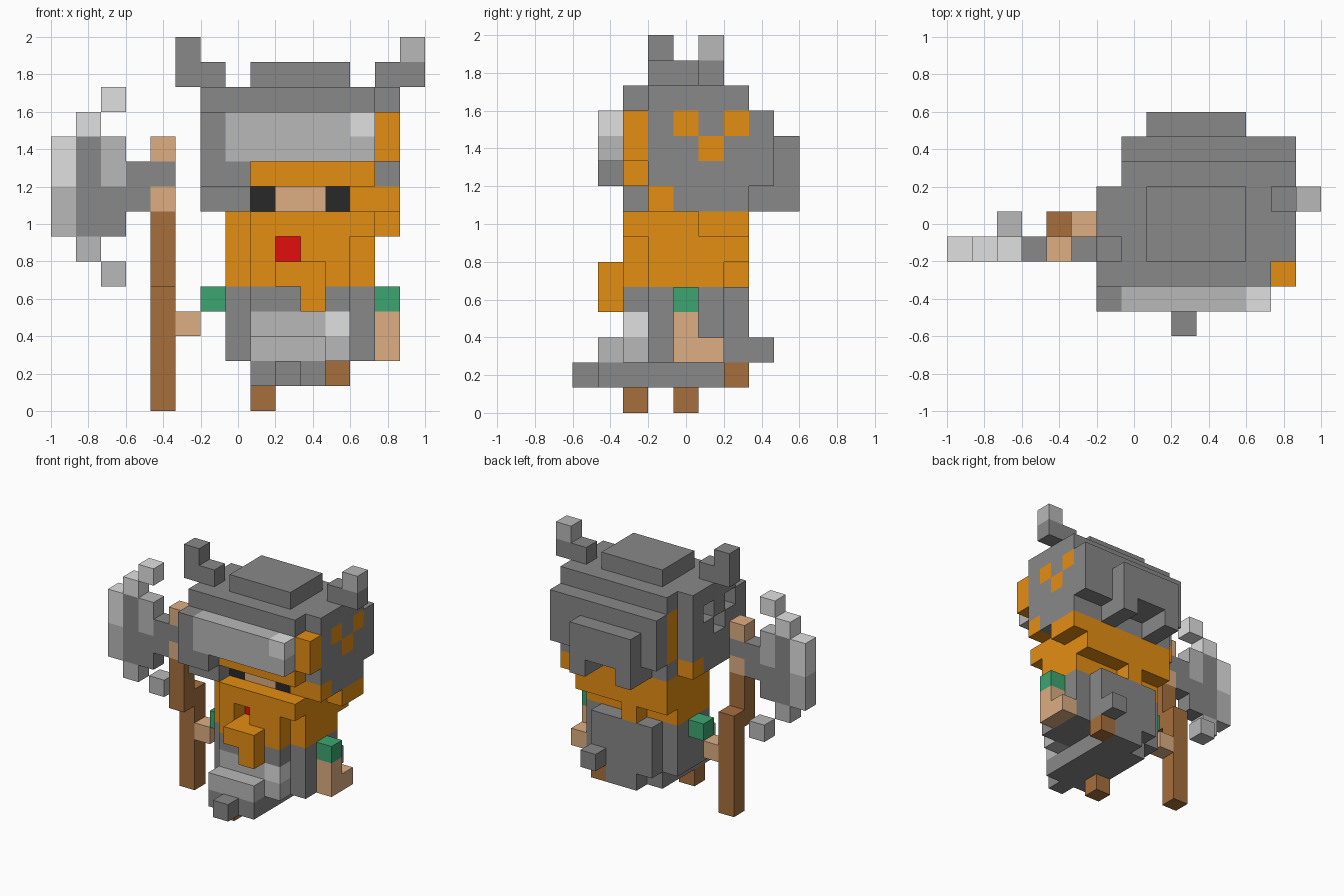
import bpy
import bmesh
from mathutils import Vector

cube = bpy.data.objects.get("Cube")
if cube:
    bpy.data.objects.remove(cube, do_unlink=True)

V = 2 / 15                       # edge of one block
ORIGIN = Vector((-1, -0.6, 0))   # corner of the block grid

# Flat colours (sRGB 0-255)
COLOURS = {
    "dark_steel": (136, 136, 136),
    "mid_steel": (184, 184, 184),
    "light_steel": (224, 224, 224),
    "orange_hair": (228, 142, 18),
    "skin": (221, 174, 131),
    "brown_wood": (166, 111, 61),
    "green_cloth": (61, 165, 113),
    "red_mouth": (226, 15, 15),
    "black_eye": (40, 40, 40),
}


def linear(c):
    c /= 255
    return c / 12.92 if c <= 0.04045 else ((c + 0.055) / 1.055) ** 2.4


materials = {}
for name, rgb in COLOURS.items():
    mat = bpy.data.materials.new(name)
    mat.use_nodes = True
    value = tuple(linear(c) for c in rgb) + (1.0,)
    mat.diffuse_color = value
    bsdf = mat.node_tree.nodes["Principled BSDF"]
    bsdf.inputs["Base Color"].default_value = value
    bsdf.inputs["Roughness"].default_value = 0.9
    materials[name] = mat

blocks = {}                      # (i, j, k) -> (part, colour)


def span(r):
    return range(r, r + 1) if isinstance(r, int) else range(r[0], r[1] + 1)


def fill(part, colour, x, y, z):
    """Fill an inclusive range of blocks; later fills repaint earlier ones."""
    for i in span(x):
        for j in span(y):
            for k in span(z):
                blocks[i, j, k] = (part, colour)


def clear(*cells):
    for c in cells:
        blocks.pop(c, None)


D, M, L = "dark_steel", "mid_steel", "light_steel"
O, S, B = "orange_hair", "skin", "brown_wood"

# Helmet: core, side walls, crown, back slab and neck guard
fill("helmet", D, (7, 12), (2, 6), (9, 12))
fill("helmet", D, (7, 12), (3, 6), 8)
fill("helmet", D, 13, (3, 6), (8, 12))
fill("helmet", D, 6, (2, 5), (8, 12))
fill("helmet", D, 6, 1, (9, 11))
fill("helmet", D, 7, 1, 9)
fill("helmet", D, (6, 7), 2, 8)
fill("helmet", D, (8, 11), (3, 5), 13)
fill("helmet", D, (7, 13), 7, (9, 11))
fill("helmet", D, (8, 11), 8, (9, 10))
for i in (8, 11):
    fill("helmet", D, i, (7, 8), 8)
# Bright brow plate with a corner highlight
fill("helmet", M, (7, 12), 1, (10, 11))
fill("helmet", L, 12, 1, 11)
# Openings: painted on one cheek, open on the other
for j, k in ((4, 11), (5, 10), (6, 11)):
    fill("helmet", O, 13, j, k)
clear((6, 4, 11), (6, 3, 10), (6, 2, 11))

# Horns
fill("horns", D, 6, 3, 13)
fill("horns", D, 5, 3, (13, 14))
fill("horns", D, (13, 14), 5, 13)
fill("horns", M, 14, 5, 14)

# Hair showing around the helmet
fill("hair", O, (8, 12), 2, 9)
fill("hair", O, 13, 2, (10, 11))
fill("hair", O, 7, 6, (9, 11))
fill("hair", O, (12, 13), 3, 8)
fill("hair", O, (6, 7), 5, 8)

# Face and eyes
fill("face", S, (9, 10), 3, 8)
for i in (8, 11):
    fill("eyes", "black_eye", i, 3, 8)

# Beard, with the mouth in a slot
fill("beard", O, (8, 12), 2, 7)
fill("beard", O, (7, 12), (3, 6), (6, 7))
fill("beard", O, 13, (5, 6), 7)
fill("beard", O, (8, 11), 2, (5, 6))
fill("beard", O, (7, 12), (3, 5), 5)
fill("beard", O, 9, 6, 5)
fill("beard", O, (9, 10), 1, 5)
fill("beard", O, 10, 1, 4)
clear((9, 2, 6))
fill("mouth", "red_mouth", 9, 3, 6)

# Armoured torso
fill("torso", D, (8, 11), (2, 6), (2, 4))
fill("torso", D, (7, 12), (3, 5), (2, 4))
fill("torso", M, (8, 11), 2, (2, 3))
fill("torso", L, 11, 2, 3)
fill("torso", M, (8, 10), 1, 2)
fill("torso", D, (8, 10), (1, 5), 1)
fill("torso", D, (9, 10), 6, 1)
fill("torso", D, 9, 0, 1)
fill("torso", D, 11, 7, 2)

# Sleeves, arms and boots
for i in (6, 13):
    fill("sleeves", "green_cloth", i, 4, 4)
fill("left_arm", S, 13, 4, (2, 3))
fill("left_arm", S, 13, 5, 2)
fill("right_hand", S, 5, 4, 3)
fill("boots", B, 8, 2, 0)
fill("boots", B, 11, 6, 1)

# Axe handle, stepped forward half way up
fill("axe_handle", B, 4, 4, (0, 5))
fill("axe_handle", B, 4, 3, (5, 7))
fill("axe_handle", S, 4, 3, (8, 10))

# Axe head, shaded toward a bright cutting edge
fill("axe_head", D, (3, 4), 3, 9)
fill("axe_head", D, 3, 3, 8)
fill("axe_head", D, 2, 3, (7, 8))
fill("axe_head", M, 2, 3, (9, 10))
fill("axe_head", D, 1, 3, (7, 10))
fill("axe_head", M, 0, 3, (7, 8))
fill("axe_head", L, 0, 3, (9, 10))
fill("axe_head", M, 1, 3, 6)
fill("axe_head", M, 2, 4, 5)
fill("axe_head", L, 1, 3, 11)
fill("axe_head", L, 2, 3, 12)


def build(part):
    """Make one object from the exposed faces of a part's blocks."""
    cells = {c: col for c, (p, col) in blocks.items() if p == part}
    slots = sorted(set(cells.values()))
    bm = bmesh.new()
    verts = {}

    def vert(p):
        key = tuple(p)
        if key not in verts:
            verts[key] = bm.verts.new(ORIGIN + Vector(key) * V)
        return verts[key]

    for cell, colour in cells.items():
        for axis in range(3):
            for side in (0, 1):
                near = list(cell)
                near[axis] += 2 * side - 1
                if tuple(near) in blocks:
                    continue
                ring = []
                for a, b in ((0, 0), (1, 0), (1, 1), (0, 1)):
                    p = list(cell)
                    p[axis] += side
                    p[(axis + 1) % 3] += a
                    p[(axis + 2) % 3] += b
                    ring.append(vert(p))
                face = bm.faces.new(ring if side else ring[::-1])
                face.material_index = slots.index(colour)
    mesh = bpy.data.meshes.new(part)
    bm.to_mesh(mesh)
    bm.free()
    for s in slots:
        mesh.materials.append(materials[s])
    bpy.context.collection.objects.link(bpy.data.objects.new(part, mesh))


for part in dict.fromkeys(p for p, _ in blocks.values()):
    build(part)
